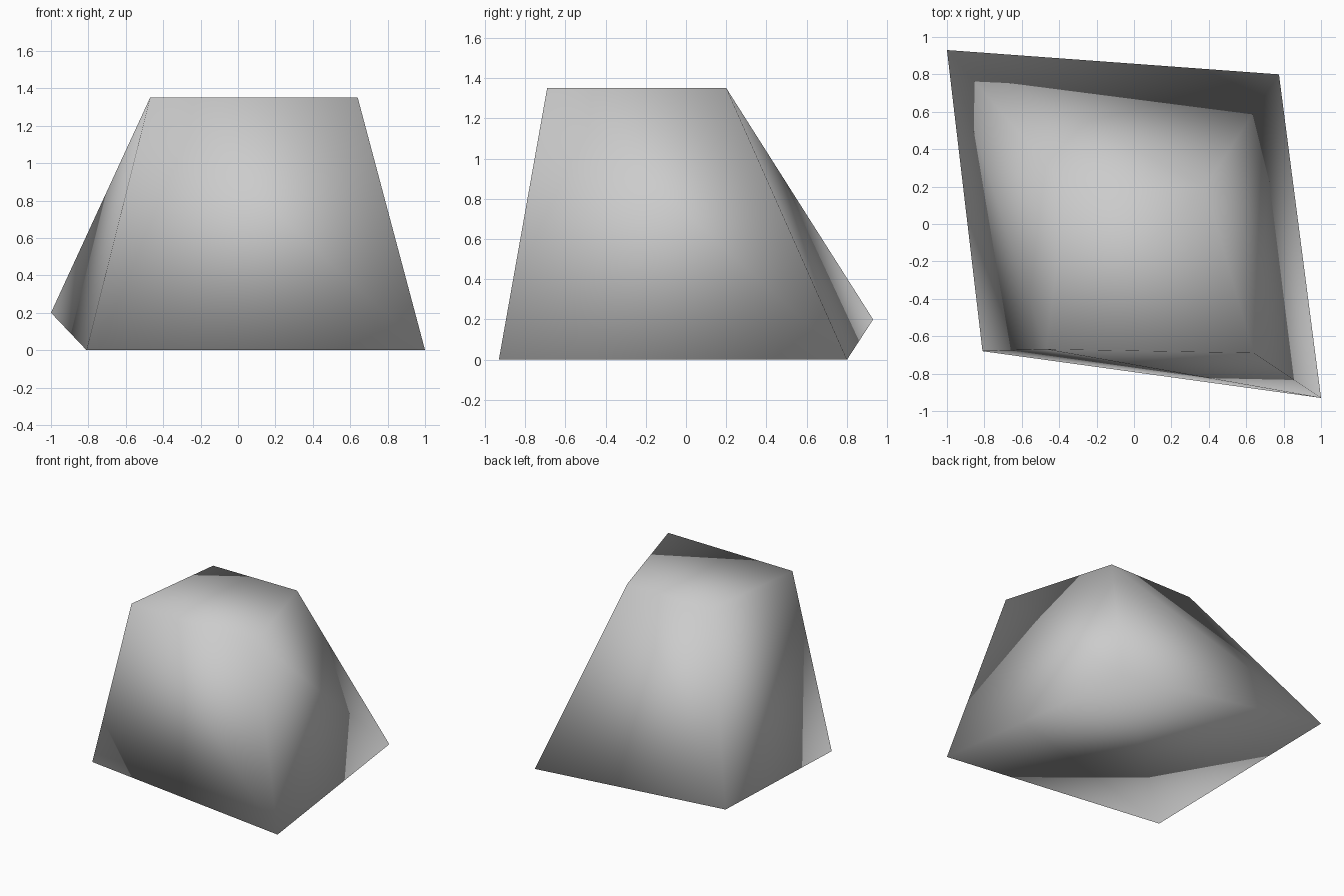
import bpy
import bmesh

default = bpy.data.objects.get("Cube")
if default:
    bpy.data.objects.remove(default, do_unlink=True)

# Single plain grey material
grey = bpy.data.materials.new("mid_grey")
grey.use_nodes = True
colour = (0.6, 0.6, 0.6, 1.0)
grey.diffuse_color = colour
grey.node_tree.nodes["Principled BSDF"].inputs["Base Color"].default_value = colour

# Corner rings, counter-clockwise from the front right corner
base_ring = [(-0.81, -0.68, 0), (1, -0.93, 0), (0.775, 0.8, 0), (-1, 0.93, 0.2)]
top_ring = [(-0.47, -0.67, 1.35), (0.64, -0.69, 1.35),
            (0.38, 0.2, 1.35), (-0.36, 0.2, 1.35)]

bm = bmesh.new()
base = [bm.verts.new(p) for p in base_ring]
top = [bm.verts.new(p) for p in top_ring]


def split_quad(a, b, c, d):
    """Two triangles folded along the a-c diagonal."""
    bm.faces.new((a, b, c))
    bm.faces.new((a, c, d))


# Front, left and back sides fold from the far base corner
for i in range(3):
    split_quad(base[i + 1], top[i + 1], top[i], base[i])

# Right side folds from the raised base corner
split_quad(base[3], base[0], top[0], top[3])

# Flat top and the underside with one raised corner
bm.faces.new(top)
split_quad(base[0], base[3], base[2], base[1])
bmesh.ops.recalc_face_normals(bm, faces=bm.faces)

for face in bm.faces:
    face.smooth = True

mesh = bpy.data.meshes.new("rock_block")
bm.to_mesh(mesh)
bm.free()
mesh.materials.append(grey)
block = bpy.data.objects.new("rock_block", mesh)
bpy.context.collection.objects.link(block)
